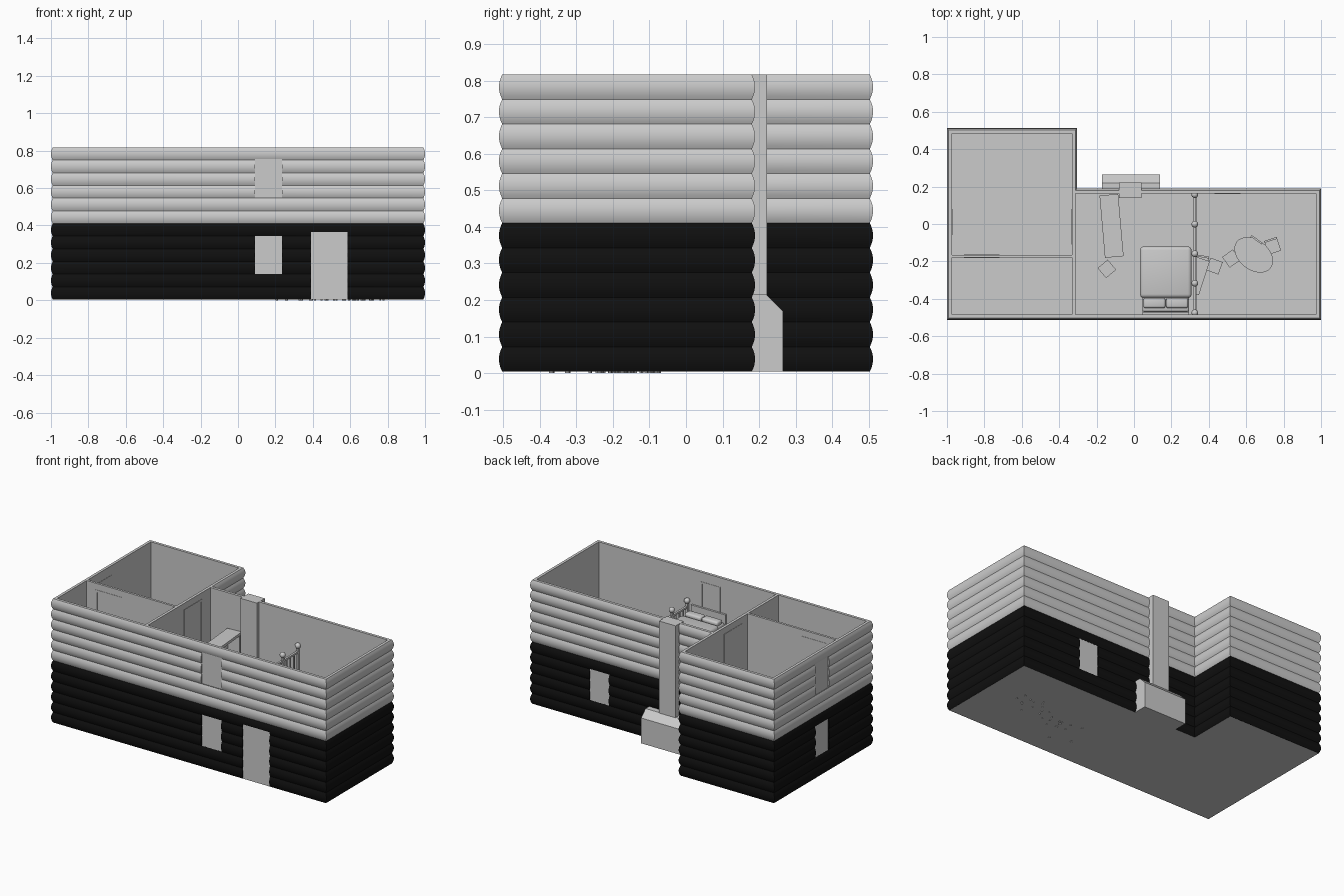
import bpy, bmesh, math
from mathutils import Matrix

if "Cube" in bpy.data.objects:
    bpy.data.objects.remove(bpy.data.objects["Cube"])

Z0, H, MID = 0.004, 0.817, 0.41  # log base, wall height, upper floor level
VALLEY, INNER = 0.009, 0.027     # insets of log valley and inner wall face


def finish(name, bm, smooth=None, loc=(0, 0, 0), rot=0, mat=None):
    bmesh.ops.recalc_face_normals(bm, faces=bm.faces)
    me = bpy.data.meshes.new(name)
    bm.to_mesh(me)
    bm.free()
    ob = bpy.data.objects.new(name, me)
    bpy.context.collection.objects.link(ob)
    ob.location = loc
    ob.rotation_euler.z = math.radians(rot)
    if mat:
        me.materials.append(mat)
    if smooth:
        shade(ob, smooth)
    return ob


def shade(ob, deg):
    bpy.ops.object.select_all(action='DESELECT')
    ob.select_set(True)
    bpy.context.view_layer.objects.active = ob
    bpy.ops.object.shade_smooth_by_angle(angle=math.radians(deg))


def add_box(bm, x0, x1, y0, y1, z0, z1):
    m = Matrix.Translation(((x0 + x1) / 2, (y0 + y1) / 2, (z0 + z1) / 2)) @ \
        Matrix.Diagonal((x1 - x0, y1 - y0, z1 - z0, 1))
    bmesh.ops.create_cube(bm, size=1, matrix=m)


def boxes(name, parts, bevel=0, **kw):
    bm = bmesh.new()
    for p in parts:
        add_box(bm, *p)
    if bevel:
        bmesh.ops.bevel(bm, geom=bm.edges[:], offset=bevel, segments=3, profile=0.5, affect='EDGES')
        kw['smooth'] = 40
    return finish(name, bm, **kw)


def outline(d):
    # L-shaped plan, inset by d
    return [(-1 + d, -.512 + d), (1 - d, -.512 + d), (1 - d, .189 - d),
            (-.305 - d, .189 - d), (-.305 - d, .512 - d), (-1 + d, .512 - d)]


def ring(name, profile, **kw):
    # sweep a closed (inset, z) profile round the plan with mitred corners
    bm = bmesh.new()
    rows = [[bm.verts.new((x, y, z)) for x, y in outline(d)] for d, z in profile]
    for a, b in zip(rows, rows[1:] + rows[:1]):
        for i in range(6):
            j = (i + 1) % 6
            bm.faces.new((a[i], a[j], b[j], b[i]))
    return finish(name, bm, **kw)


def prism(name, pts, axis, lo, hi):
    bm = bmesh.new()
    put = (lambda p, t: (t, *p)) if axis == 'x' else (lambda p, t: (*p, t))
    a, b = ([bm.verts.new(put(p, t)) for p in pts] for t in (lo, hi))
    bm.faces.new(a)
    bm.faces.new(b)
    for i in range(len(pts)):
        j = (i + 1) % len(pts)
        bm.faces.new((a[i], a[j], b[j], b[i]))
    return finish(name, bm)


# Wall core and floors
ring("wall_core", [(VALLEY, Z0), (VALLEY, H), (INNER, H), (INNER, Z0)])
prism("ground_floor", outline(.01), 'z', Z0, .008)
e = .02
prism("upper_floor", [(-1 + e, -.512 + e), (.335, -.512 + e), (.335, .189 - e), (-.305 - e, .189 - e),
                      (-.305 - e, .512 - e), (-1 + e, .512 - e)], 'z', MID - .02, MID)
boxes("partition_walls", [(-.332, -.314, -.49, .18, Z0, H), (-.98, -.32, -.18, -.165, Z0, H)])

# Openings cut through the logs, showing the panels behind
cut = bmesh.new()
for z in (0, MID):
    add_box(cut, .09, .235, -.6, -.495, z + .14, z + .345)
    add_box(cut, -1.1, -.985, -.06, .08, z + .14, z + .345)
add_box(cut, .43, .57, .17, .3, .14, .345)
add_box(cut, .39, .585, -.6, -.495, -.05, .365)
cutter = finish("opening_cutter", cut)
cutter.hide_render = True
cutter.hide_set(True)

# Log courses
black = bpy.data.materials.new("black_log")
black.diffuse_color = (.005, .005, .005, 1)
black.use_nodes = True
black.node_tree.nodes["Principled BSDF"].inputs["Base Color"].default_value = black.diffuse_color
step = (H - Z0) / 12
for name, first, mat in (("lower_logs", 0, black), ("upper_logs", 6, None)):
    prof = [(.013, Z0 + first * step)]
    for k in range(first, first + 6):
        for s in range(9):
            if s == 0 and k > first:
                continue
            t = s / 8
            prof.append((VALLEY * (1 - 4 * t * (1 - t)), Z0 + (k + t) * step))
    prof.append((.013, Z0 + (first + 6) * step))
    logs = ring(name, prof, mat=mat)
    mod = logs.modifiers.new("openings", 'BOOLEAN')
    mod.operation, mod.solver, mod.object = 'DIFFERENCE', 'EXACT', cutter
    bpy.context.view_layer.update()
    dg = bpy.context.evaluated_depsgraph_get()
    me = bpy.data.meshes.new_from_object(logs.evaluated_get(dg))
    logs.modifiers.clear()
    logs.data = me
    shade(logs, 30)


# Inside frames around windows and doors
def frame(name, axis, at, u0, u1, z0, z1, w=.014, d=.002):
    strips = [(u0, u0 + w, z0, z1), (u1 - w, u1, z0, z1), (u0, u1, z1 - w, z1)]
    if z0 not in (Z0, MID):
        strips.append((u0, u1, z0, z0 + w))
    if axis == 'y':
        boxes(name, [(a, b, at - d, at + d, c, f) for a, b, c, f in strips])
    else:
        boxes(name, [(at - d, at + d, a, b, c, f) for a, b, c, f in strips])


for z in (Z0, MID):
    frame("front_window_frame", 'y', -.485, .09, .235, z + .14, z + .345)
    frame("side_window_frame", 'x', -.973, -.06, .08, z + .14, z + .345)
    for at in (-.332, -.314):
        frame("hall_door_frame", 'x', at, -.11, .08, z, z + .365)
    for at in (-.18, -.165):
        frame("room_door_frame", 'y', at, -.91, -.72, z, z + .365)
frame("back_window_frame", 'y', .162, .43, .57, .14, .345)
frame("front_door_frame", 'y', -.485, .39, .585, Z0, .365)

# Chimney with sloped fireplace base
prism("fireplace_base", [(.15, Z0), (.265, Z0), (.265, .17), (.22, .215), (.15, .215)], 'x', -.17, .14)
boxes("chimney_stack", [(-.08, .04, .14, .222, Z0, H)])

# Loft railing: ball-topped posts, rails and balusters
post_y = [-.475 + i * .158 for i in range(5)]
bm = bmesh.new()
for y in post_y:
    add_box(bm, .317, .333, y - .008, y + .008, MID, .595)
    bmesh.ops.create_uvsphere(bm, u_segments=16, v_segments=10, radius=.018,
                              matrix=Matrix.Translation((.325, y, .608)))
finish("railing_posts", bm, smooth=40)
bal = [(.321, .329, y + k * .0395 - .004, y + k * .0395 + .004, MID, .57)
       for y in post_y[:-1] for k in (1, 2, 3)]
boxes("railing_bars", bal + [(.318, .332, -.475, .157, z, z + .012) for z in (.435, .562)])

# Bed
boxes("bed_frame", [(.045, .295, -.475, -.13, MID + .03, MID + .07), (.045, .295, -.485, -.472, MID, .59)] +
      [(x, x + .02, y, y + .02, MID, MID + .04) for x in (.045, .275) for y in (-.475, -.15)])
boxes("mattress", [(.045, .295, -.47, -.13, .475, .54)], bevel=.012)
boxes("blanket", [(.032, .308, -.395, -.12, .45, .555)], bevel=.02)
boxes("pillows", [(.05, .168, -.45, -.395, .535, .568), (.172, .29, -.45, -.395, .535, .568)], bevel=.012)


# Desk, tables, stools and chairs
def legs(w, d, h, t):
    return [(x - t, x + t, y - t, y + t, 0, h) for x in (-w, w) for y in (-d, d)]


boxes("desk", [(-.05, .05, -.167, .167, .16, .178), (-.045, .045, -.16, -.148, 0, .16),
               (-.045, .045, .148, .16, 0, .16), (-.045, -.035, -.16, .16, .05, .16)],
      loc=(-.12, -.01, MID), rot=5)
seat = [(-.035, .035, -.035, .035, .078, .088)] + legs(.029, .029, .08, .004)
for x, y, z, r in ((-.145, -.24, MID, 40), (.52, -.185, 0, 35), (.43, -.225, 0, -20)):
    boxes("stool", seat, loc=(x, y, z), rot=r)
back = [(-.036, .036, .032, .042, .13, .175)] + [(x - .004, x + .004, .031, .039, .08, .17) for x in (-.029, .029)]
for x, y, r in ((.742, -.12, 18), (.635, -.115, -35), (.36, -.21, -8)):
    boxes("chair", seat + back, loc=(x, y, 0), rot=r)
boxes("side_table", [(-.08, .08, -.095, .095, .125, .137)] + legs(.07, .085, .13, .006),
      loc=(.3, -.265, 0), rot=-18)

bm = bmesh.new()
bmesh.ops.create_cone(bm, cap_ends=True, segments=32, radius1=1, radius2=1, depth=.014,
                      matrix=Matrix.Translation((0, 0, .135)) @ Matrix.Diagonal((.115, .08, 1, 1)))
for p in legs(.06, .04, .13, .006):
    add_box(bm, *p)
finish("oval_table", bm, smooth=30, loc=(.64, -.165, 0), rot=-38)
